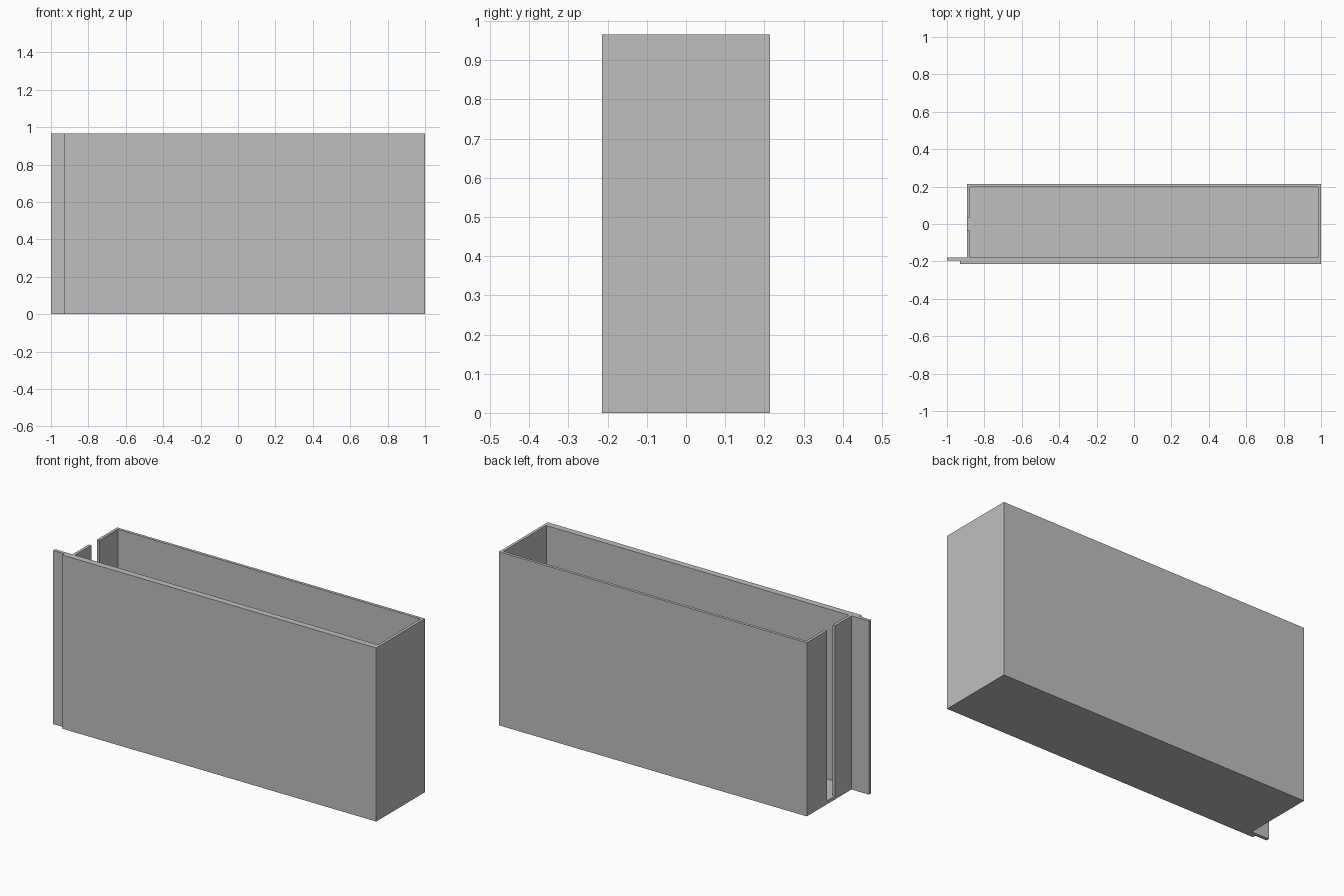
import bpy
import bmesh

cube = bpy.data.objects.get("Cube")
if cube:
    bpy.data.objects.remove(cube, do_unlink=True)

# Main dimensions
HEIGHT = 0.965
FLOOR = 0.018
WALL = 0.016
LEFT, RIGHT = -0.893, 1.0      # ends of the box along x
FRONT, BACK = -0.214, 0.214
LIP_END, STEP = -1.0, -0.93    # overhanging lip on the front wall
LIP_FRONT, INNER_FRONT = -0.196, -0.178
SLOT = 0.035                   # half width of the end slot

grey = bpy.data.materials.new("plain grey")
grey.use_nodes = True
colour = (0.52, 0.52, 0.52, 1)
grey.diffuse_color = colour
grey.node_tree.nodes["Principled BSDF"].inputs["Base Color"].default_value = colour


def extrude_outline(name, outline, z0, z1):
    """Raise a flat outline into a solid between two heights."""
    bm = bmesh.new()
    base = bm.faces.new([bm.verts.new((x, y, z0)) for x, y in outline])
    raised = bmesh.ops.extrude_face_region(bm, geom=[base])["geom"]
    verts = [v for v in raised if isinstance(v, bmesh.types.BMVert)]
    bmesh.ops.translate(bm, verts=verts, vec=(0, 0, z1 - z0))
    bmesh.ops.recalc_face_normals(bm, faces=bm.faces)
    mesh = bpy.data.meshes.new(name)
    bm.to_mesh(mesh)
    bm.free()
    mesh.materials.append(grey)
    obj = bpy.data.objects.new(name, mesh)
    bpy.context.collection.objects.link(obj)
    return obj


# Solid body with the stepped lip at the front
box = extrude_outline("open_box", [
    (STEP, FRONT), (RIGHT, FRONT), (RIGHT, BACK), (LEFT, BACK),
    (LEFT, INNER_FRONT), (LIP_END, INNER_FRONT),
    (LIP_END, LIP_FRONT), (STEP, LIP_FRONT)], 0, HEIGHT)

# Cavity joined to the slot through the end wall
x0, x1, y1 = LEFT + WALL, RIGHT - WALL, BACK - WALL
cutter = extrude_outline("cavity_cutter", [
    (x0, INNER_FRONT), (x1, INNER_FRONT), (x1, y1), (x0, y1),
    (x0, SLOT), (LEFT - 0.05, SLOT), (LEFT - 0.05, -SLOT), (x0, -SLOT)],
    FLOOR, HEIGHT + 0.1)
cutter.hide_render = True

# Hollow out the box, then discard the cutter
cut = box.modifiers.new("hollow", "BOOLEAN")
cut.operation = "DIFFERENCE"
cut.solver = "EXACT"
cut.object = cutter
bpy.context.view_layer.objects.active = box
bpy.ops.object.modifier_apply(modifier=cut.name)
bpy.data.objects.remove(cutter, do_unlink=True)
